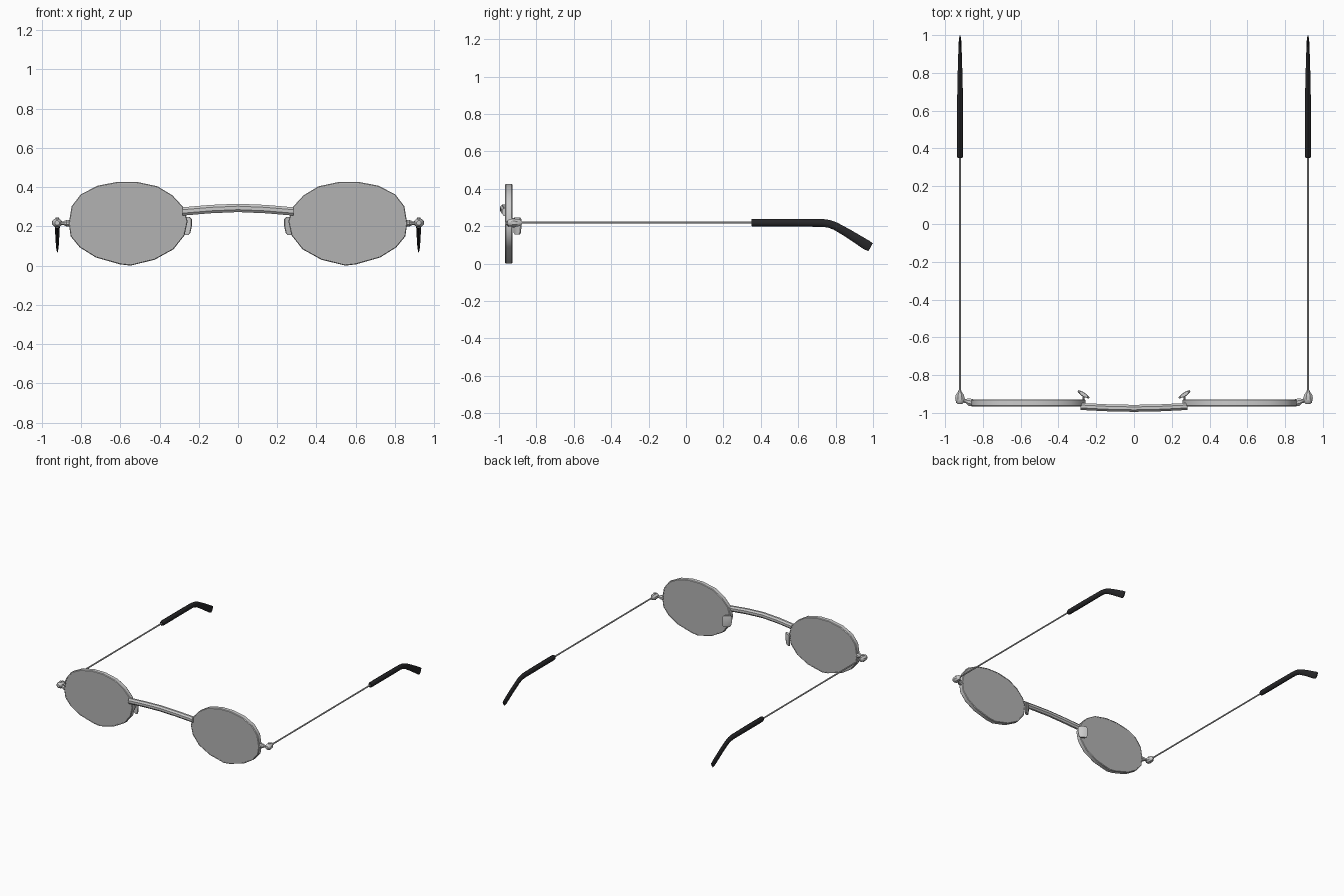
import bpy, bmesh, math
from mathutils import Vector

if "Cube" in bpy.data.objects:
    bpy.data.objects.remove(bpy.data.objects["Cube"])


def material(name, color):
    m = bpy.data.materials.new(name)
    m.diffuse_color = color
    m.use_nodes = True
    m.node_tree.nodes["Principled BSDF"].inputs["Base Color"].default_value = m.diffuse_color
    return m


def loft(name, rings, closed=False, mirror=True, mat=None, angle=35):
    """Skin equal-sized rings; cap the ends, or join last ring to first."""
    bm = bmesh.new()
    vs = [[bm.verts.new(p) for p in r] for r in rings]
    n = len(vs[0])
    pairs = list(zip(vs, vs[1:])) + ([(vs[-1], vs[0])] if closed else [])
    for a, b in pairs:
        for i in range(n):
            j = (i + 1) % n
            bm.faces.new((a[i], a[j], b[j], b[i]))
    if not closed:
        bm.faces.new(vs[0])
        bm.faces.new(vs[-1])
    bmesh.ops.recalc_face_normals(bm, faces=bm.faces)
    me = bpy.data.meshes.new(name)
    bm.to_mesh(me)
    bm.free()
    me.shade_smooth()
    me.set_sharp_from_angle(angle=math.radians(angle))
    ob = bpy.data.objects.new(name, me)
    bpy.context.collection.objects.link(ob)
    if mirror:
        mod = ob.modifiers.new("Mirror", 'MIRROR')
        mod.use_mirror_merge = False
    if mat:
        me.materials.append(mat)
    return ob


def ellipse(c, u, v, n=8):
    """Ring of n points around c with half-axes u and v."""
    c, u, v = Vector(c), Vector(u), Vector(v)
    angs = [2 * math.pi * (i + 0.5) / n for i in range(n)]
    return [c + u * math.cos(a) + v * math.sin(a) for a in angs]


glass = material("lens_glass", (0.45, 0.45, 0.45, 0.6))
black = material("black_plastic", (0.02, 0.02, 0.022, 1))

# lens outline, seen from the front
outline = [(.257, .226), (.278, .297), (.334, .358), (.41, .404), (.517, .427),
           (.614, .427), (.716, .407), (.802, .363), (.848, .302), (.863, .215),
           (.853, .149), (.807, .093), (.726, .042), (.6, .006), (.547, 0),
           (.425, .03), (.329, .083), (.273, .154)]
CX, CZ = 0.56, 0.214


def lens_ring(inset, y):
    return [(CX + (x - CX) * (1 - inset / .3), y, CZ + (z - CZ) * (1 - inset / .21))
            for x, z in outline]


# rims and lenses
loft("rim", [lens_ring(.004, -.967), lens_ring(0, -.962), lens_ring(0, -.933),
             lens_ring(.004, -.928), lens_ring(.008, -.928), lens_ring(.008, -.967)],
     closed=True)
loft("lens", [lens_ring(.007, -.965), lens_ring(.007, -.93)], mat=glass)

# bridge, gently arched up and forward
bridge = [(-.283, -.966, .276), (-.14, -.973, .288), (0, -.976, .294),
          (.14, -.973, .288), (.283, -.966, .276)]
loft("bridge", [ellipse(p, (0, .02, 0), (0, 0, .023)) for p in bridge], mirror=False)

# end pieces joining rim to hinge
loft("end_piece", [ellipse((x, y, .216), (0, r, 0), (0, 0, r * .85))
                   for x, y, r in [(.852, -.945, .02), (.875, -.943, .021),
                                   (.89, -.937, .012), (.912, -.933, .012)]])

# hinge knuckles tapering into the temples
loft("hinge", [ellipse((.922, y, .218), (w, 0, 0), (0, 0, h))
               for y, w, h in [(-.954, .012, .012), (-.946, .021, .02),
                               (-.922, .027, .024), (-.905, .024, .022),
                               (-.888, .01, .018), (-.878, .007, .008)]])
loft("hinge_pin", [ellipse((.922, -.923, z), (.01, 0, 0), (0, .01, 0))
                   for z in (.192, .244)])

# thin temple wires
loft("temple", [ellipse((.922, y, .219), (.006, 0, 0), (0, 0, .006))
                for y in (-.9, .37)])

# black ear sleeves bent down at the back: y, z, half width, half height, slope
sleeve = [(.35, .219, .014, .018, 0), (.36, .219, .017, .021, 0),
          (.55, .219, .017, .021, 0), (.73, .218, .015, .021, 0),
          (.765, .213, .014, .021, -.25), (.8, .2, .013, .021, -.42),
          (.87, .16, .011, .023, -.55), (.965, .1, .007, .027, -.56),
          (.987, .088, .004, .024, -.5)]
loft("ear_sleeve", [ellipse((.921, y, z), (w, 0, 0),
                            (0, -h * math.sin(s), h * math.cos(s)), 10)
                    for y, z, w, h, s in sleeve], mat=black, angle=40)

# nose pads, slanted plates behind the inner rims
loft("nose_pad", [ellipse((x, -.902, z), (.032 * s, .021 * s, 0), (-.005, .008, 0), 8)
                  for x, z, s in [(.272, .157, .6), (.27, .166, .85), (.267, .2, 1),
                                  (.266, .235, 1), (.268, .247, .7)]])
loft("nose_pad_post", [ellipse((.267, y, .215), (.006, 0, 0), (0, 0, .012), 6)
                       for y in (-.94, -.903)])
